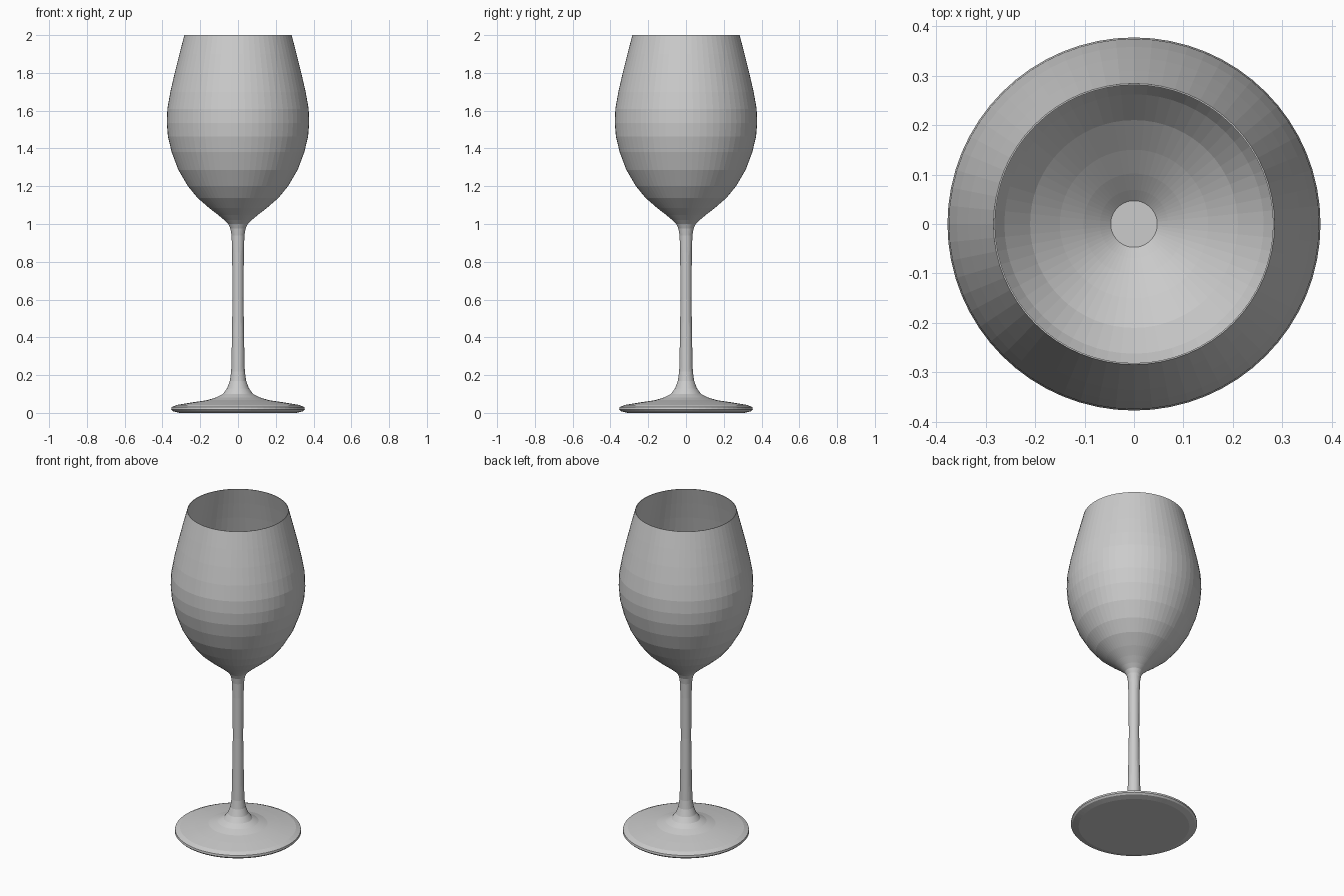
import bpy, bmesh
from math import cos, sin, pi

if "Cube" in bpy.data.objects:
    bpy.data.objects.remove(bpy.data.objects["Cube"])

SEGMENTS = 64

# bowl curve shared by the outside and the thin inner wall (radius, height)
bowl = [(0.072, 1.02), (0.105, 1.048), (0.153, 1.085), (0.213, 1.137), (0.265, 1.2),
        (0.316, 1.287), (0.351, 1.38), (0.371, 1.463), (0.377, 1.535), (0.374, 1.61),
        (0.358, 1.7), (0.335, 1.8), (0.31, 1.9), (0.284, 2.0)]

# foot and stem, bottom centre upwards
foot_stem = [(0.31, 0.0), (0.345, 0.009), (0.354, 0.018), (0.352, 0.03), (0.325, 0.042),
             (0.24, 0.056), (0.165, 0.067), (0.115, 0.082), (0.08, 0.1), (0.058, 0.13),
             (0.043, 0.17), (0.036, 0.22), (0.033, 0.35), (0.029, 0.6), (0.031, 0.85),
             (0.034, 0.94), (0.04, 0.975), (0.051, 0.999)]

# inner wall, rim back down to the small flat well
WALL = 0.003
inner = [(r - WALL, z) for r, z in reversed(bowl)] + [(0.047, 1.0)]


def lathe(name, profile):
    """Revolve a profile about z, capping both ends with a flat disc."""
    bm = bmesh.new()
    rings = [[bm.verts.new((r * cos(2 * pi * i / SEGMENTS), r * sin(2 * pi * i / SEGMENTS), z))
              for i in range(SEGMENTS)] for r, z in profile]
    for a, b in zip(rings, rings[1:]):
        for i in range(SEGMENTS):
            j = (i + 1) % SEGMENTS
            bm.faces.new((a[i], a[j], b[j], b[i]))
    bm.faces.new(rings[0][::-1])
    bm.faces.new(rings[-1])
    mesh = bpy.data.meshes.new(name)
    bm.to_mesh(mesh)
    bm.free()
    obj = bpy.data.objects.new(name, mesh)
    bpy.context.collection.objects.link(obj)
    return obj


lathe("wine_glass", foot_stem + bowl + inner)
